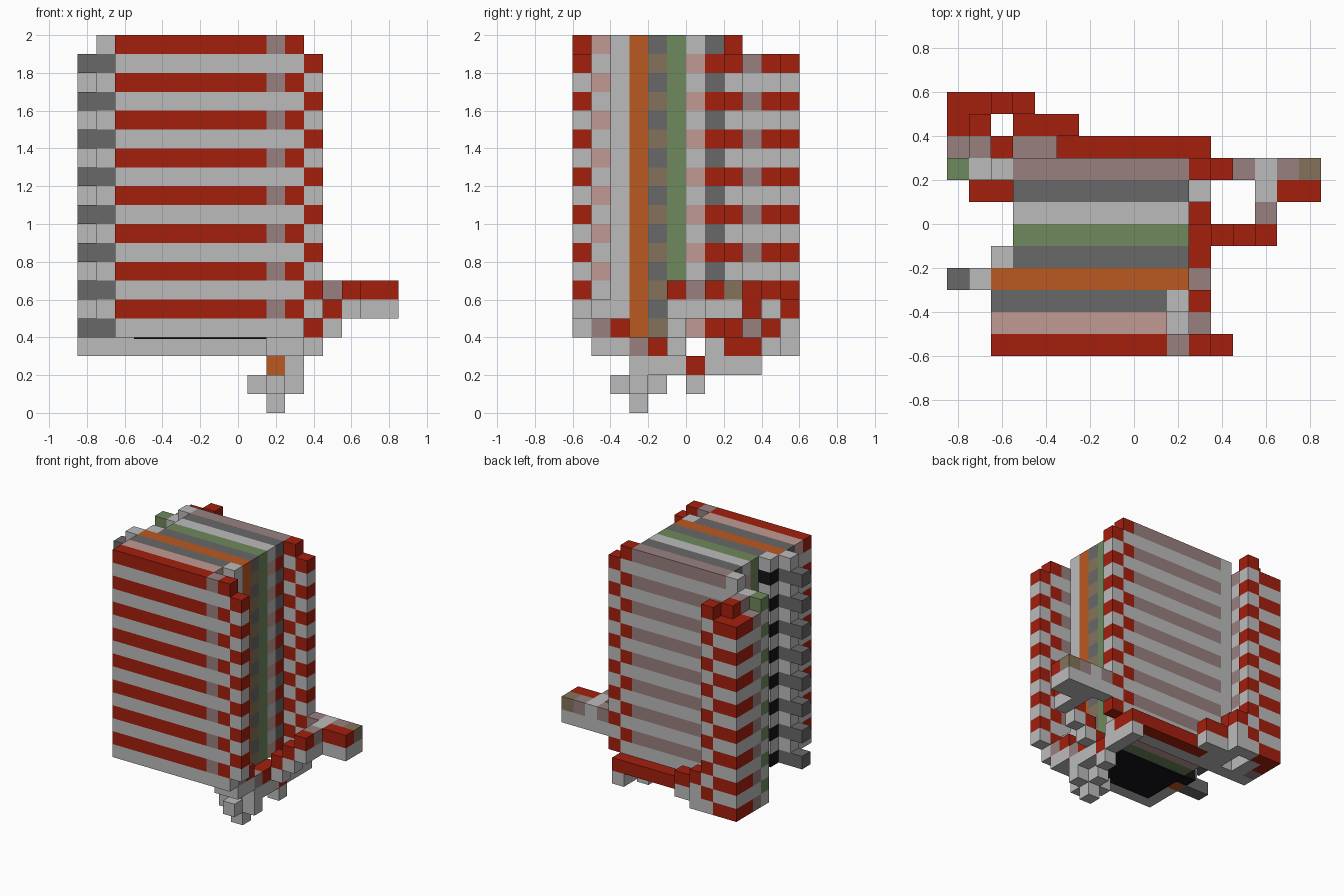
import bpy
import bmesh
import math
from mathutils import Matrix, Vector

cube = bpy.data.objects.get("Cube")
if cube:
    bpy.data.objects.remove(cube, do_unlink=True)

U = 0.1  # block size


def material(name, rgb):
    m = bpy.data.materials.new(name)
    m.use_nodes = True
    color = (*rgb, 1.0)
    m.diffuse_color = color
    m.node_tree.nodes["Principled BSDF"].inputs["Base Color"].default_value = color
    return m


MATS = {
    "light": material("light grey", (0.50, 0.50, 0.50)),
    "red": material("brick red", (0.37, 0.014, 0.004)),
    "dark": material("dark grey", (0.138, 0.138, 0.138)),
    "mauve": material("dusty mauve", (0.32, 0.216, 0.216)),
    "pink": material("pale pink", (0.527, 0.323, 0.288)),
    "orange": material("burnt orange", (0.49, 0.10, 0.016)),
    "green": material("moss green", (0.159, 0.246, 0.109)),
    "olive": material("olive brown", (0.231, 0.171, 0.102)),
    "black": material("black", (0.007, 0.007, 0.010)),
}


def stack(name, x, y, layers, even, odd=None):
    """Box over x and y ranges, cut in layers whose colours alternate."""
    odd = odd or even
    lo = Vector((x[0], y[0], layers[0] * U))
    hi = Vector((x[1], y[1], layers[1] * U))
    bm = bmesh.new()
    size = hi - lo
    bmesh.ops.create_cube(bm, size=1, matrix=Matrix.Translation((lo + hi) / 2) @ Matrix.Diagonal((*size, 1)))
    if even != odd:
        for k in range(layers[0] + 1, layers[1]):
            bmesh.ops.bisect_plane(bm, geom=bm.verts[:] + bm.edges[:] + bm.faces[:],
                                   plane_co=(0, 0, k * U), plane_no=(0, 0, 1))
    bmesh.ops.recalc_face_normals(bm, faces=bm.faces[:])
    for f in bm.faces:
        inside = f.calc_center_median().z - f.normal.z * U / 2
        f.material_index = math.floor(inside / U) % 2
    mesh = bpy.data.meshes.new(name)
    bm.to_mesh(mesh)
    bm.free()
    mesh.materials.append(MATS[even])
    mesh.materials.append(MATS[odd])
    ob = bpy.data.objects.new(name, mesh)
    bpy.context.collection.objects.link(ob)
    return ob


def post(name, x, y, layers, even, odd=None):
    """Column one block wide, centred on x and y."""
    h = U / 2
    return stack(name, (x - h, x + h), (y - h, y + h), layers, even, odd)


# Core slabs, front to back
slabs = [
    (-.65, .15, "light", "red"), (-.65, .15, "light", "pink"),
    (-.65, .15, "light", "dark"), (-.65, .25, "orange", "orange"),
    (-.55, .25, "olive", "dark"), (-.55, .25, "green", "green"),
    (-.55, .25, "pink", "light"), (-.55, .25, "red", "dark"),
    (-.55, .25, "light", "mauve"),
]
for i, (x0, x1, even, odd) in enumerate(slabs):
    y0 = -.6 + i * U
    stack(f"core_slab_{i + 1}", (x0, x1), (y0, y0 + U), (4, 20), even, odd)

# Dark underside panel
under = stack("underside_panel", (-.55, .15), (-.5, -.1), (3, 4), "black")
under.scale.z = 0.08
under.location.z = 0.4 - 0.4 * 0.08

# Front left-hand corner
post("front_corner_inner", .2, -.55, (4, 20), "light", "mauve")
post("front_corner_middle", .3, -.55, (4, 20), "light", "red")
post("front_corner_outer", .4, -.55, (5, 19), "red", "light")
post("front_corner_back", .2, -.35, (4, 20), "light")
post("front_corner_foot", .2, -.45, (3, 6), "light")
post("front_step_mauve", .3, -.45, (4, 5), "mauve")
post("front_step_red", .3, -.35, (4, 5), "red")
stack("front_step_base", (.15, .35), (-.5, -.3), (3, 4), "light")

# Back left-hand corner
post("back_corner_middle", .3, .25, (4, 20), "light", "red")
post("back_corner_outer", .4, .25, (4, 19), "red", "light")

# Right-hand jagged fin
post("fin_root", -.6, -.15, (4, 20), "black", "light")
post("fin_middle", -.7, -.25, (4, 20), "dark", "light")
for k in range(4, 20, 2):
    post(f"fin_tooth_{k // 2 - 1}", -.8, -.25, (k, k + 1), "dark")

# Back right-hand tower
tower = [
    (-.6, .55, 19, "red", "light"), (-.7, .55, 18, "light", "red"),
    (-.8, .55, 18, "light", "red"), (-.7, .45, 19, "red", "light"),
    (-.8, .45, 18, "light", "red"), (-.7, .35, 19, "mauve", "light"),
    (-.8, .35, 18, "light", "mauve"), (-.8, .25, 19, "green", "light"),
    (-.7, .25, 19, "light", "light"), (-.6, .25, 20, "light", "light"),
]
for i, (x, y, top, even, odd) in enumerate(tower):
    post(f"tower_column_{i + 1}", x, y, (3, top), even, odd)
stack("tower_front_foot", (-.75, -.55), (.1, .2), (4, 5), "red")
post("tower_inner_foot", -.6, .35, (4, 7), "red")

# Low ledges along the back
stack("back_ledge", (-.35, .35), (.3, .4), (3, 4), "red")
stack("back_ledge_mauve", (-.55, -.35), (.3, .4), (3, 5), "mauve", "light")
stack("back_ledge_red", (-.55, -.25), (.4, .5), (3, 5), "red", "light")
post("back_ledge_end", -.5, .55, (3, 5), "light")
post("back_ledge_end_cap", -.5, .55, (5, 6), "red")
stack("back_base_bar", (-.85, .25), (.2, .3), (3, 4), "light")

# Stepped rail under the left side
rail = [(-.25, 3, "mauve"), (-.15, 3, "red"), (-.05, 3, "red"), (.05, 2, "red"),
        (.15, 3, "light"), (.25, 3, "red")]
for i, (y, k, color) in enumerate(rail):
    post(f"rail_cap_{i + 1}", .3, y, (k, k + 1), color)
    post(f"rail_base_{i + 1}", .3, y, (k - 1, k), "light")
post("rail_base_end", .3, .35, (2, 3), "light")

# Arm that climbs out to the left
for i in range(3):
    x = .4 + i * U
    post(f"arm_step_{i + 1}", x, -.05, (4 + i, 5 + i), "red")
    post(f"arm_step_base_{i + 1}", x, -.05, (3 + i, 4 + i), "light")
hand = [(.6, .05, "mauve"), (.6, .15, "light"), (.6, .25, "light"), (.5, .25, "mauve"),
        (.7, .25, "mauve"), (.8, .25, "olive"), (.7, .15, "red"), (.8, .15, "red")]
for i, (x, y, color) in enumerate(hand):
    post(f"hand_block_{i + 1}", x, y, (6, 7), color)
    post(f"hand_base_{i + 1}", x, y, (5, 6), "light")

# Cross-shaped foot on its trunk
post("foot_trunk", .2, -.25, (2, 4), "orange")
stack("foot_cross_x", (.05, .35), (-.3, -.2), (1, 2), "light")
stack("foot_cross_y", (.15, .25), (-.4, -.1), (1, 2), "light")
post("foot_tip", .2, -.25, (0, 1), "light")
